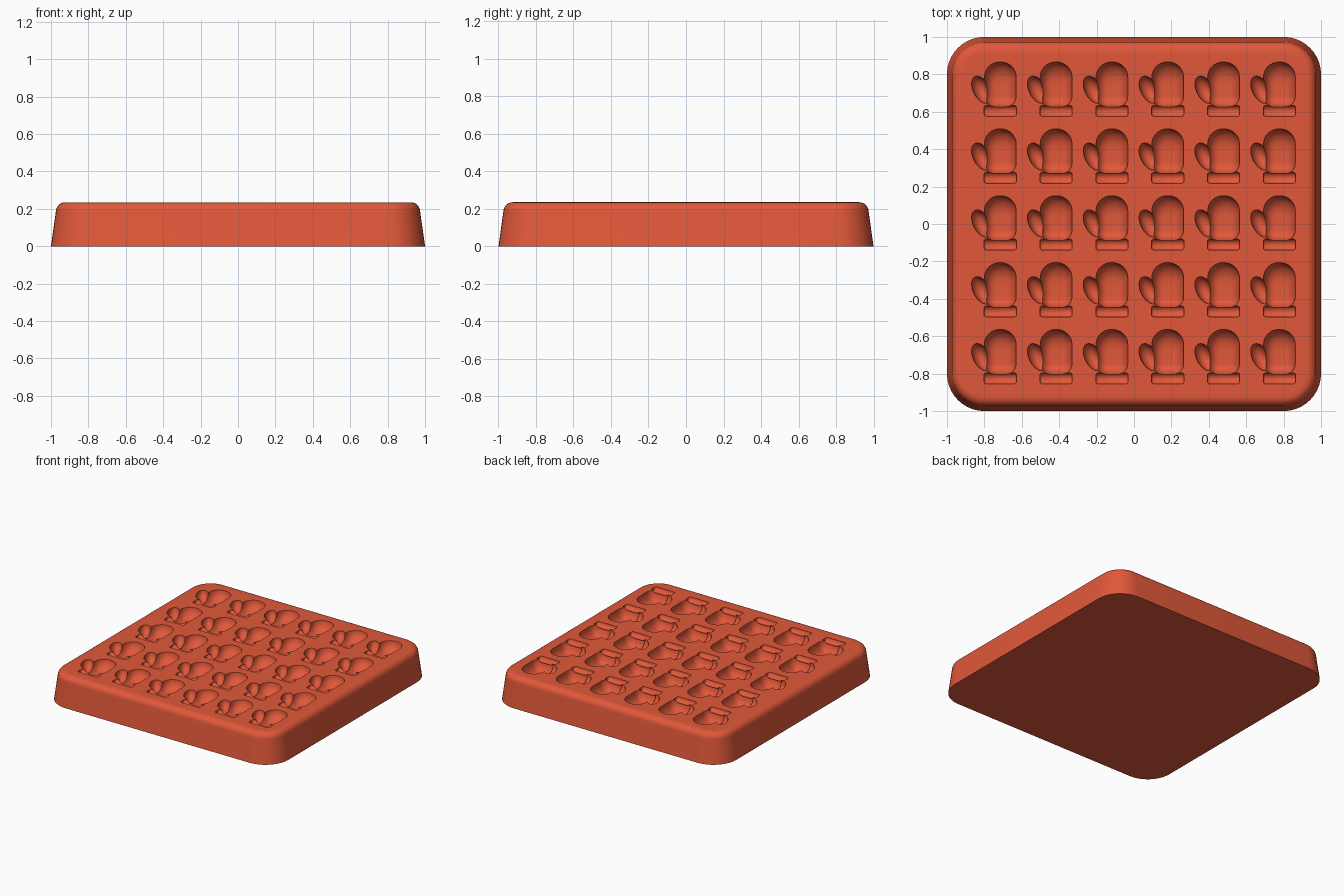
import bpy
import bmesh
from math import sin, cos, pi, radians
from mathutils import Matrix, Vector

cube = bpy.data.objects.get("Cube")
if cube:
    bpy.data.objects.remove(cube, do_unlink=True)

TOP = 0.235
COLOUR = (0.75, 0.098, 0.042, 1)
red = bpy.data.materials.new("terracotta red")
red.use_nodes = True
red.diffuse_color = COLOUR
red.node_tree.nodes["Principled BSDF"].inputs["Base Color"].default_value = COLOUR

# Mitten centres on the tray
SPOTS = [Vector((-0.715 + 0.2985 * i, 0.72 - 0.3575 * j, TOP))
         for i in range(6) for j in range(5)]


def corner_outline(corners, z, steps):
    """Closed ring around four corner circles, each (x, y, radius), from the right rear."""
    ring = []
    for k, (x, y, r) in enumerate(corners):
        for s in range(steps + 1):
            a = (k + s / steps) * pi / 2
            ring.append((x + r * cos(a), y + r * sin(a), z))
    return ring


def loft(bm, rings):
    """Skin a list of equal rings and cap both ends."""
    loops = [[bm.verts.new(p) for p in ring] for ring in rings]
    n = len(loops[0])
    for a, b in zip(loops, loops[1:]):
        for i in range(n):
            j = (i + 1) % n
            bm.faces.new((a[i], a[j], b[j], b[i]))
    bm.faces.new(loops[0][::-1])
    bm.faces.new(loops[-1])


def make_object(name, bm):
    bmesh.ops.recalc_face_normals(bm, faces=bm.faces)
    mesh = bpy.data.meshes.new(name)
    bm.to_mesh(mesh)
    bm.free()
    mesh.materials.append(red)
    obj = bpy.data.objects.new(name, mesh)
    bpy.context.collection.objects.link(obj)
    return obj


# Tray: tapered rounded block with a softened upper edge
levels = [(0, 0), (0.026, 0.185)]
for s in range(1, 7):
    a = s / 6 * pi / 2
    levels.append((0.026 + 0.05 * (1 - cos(a)), 0.185 + 0.05 * sin(a)))
levels.append((0.1, TOP))
bm = bmesh.new()
loft(bm, [corner_outline([(sx * 0.8, sy * 0.8, 0.2 - inset)
                          for sx, sy in ((1, 1), (-1, 1), (-1, -1), (1, -1))], z, 10)
          for inset, z in levels])
tray = make_object("mould_tray", bm)


# Palm hollow: domed at the finger end, dished floor
def add_palm(bm, spot):
    rings = []
    for s in range(-1, 8):
        t = max(s, 0) / 7 * pi / 2
        inset = 0.055 * (1 - cos(t))
        z = 0.03 if s < 0 else -0.08 * sin(t)
        finger = 0.065 - 0.8 * inset
        ring = corner_outline([(0.004, finger, 0.081 - inset), (-0.004, finger, 0.081 - inset),
                               (-0.025, -0.036, 0.06 - inset), (0.025, -0.036, 0.06 - inset)], z, 8)
        rings.append([spot + Vector(p) for p in ring])
    loft(bm, rings)


# Thumb hollow: leaning ellipsoid
def add_thumb(bm, spot):
    place = (Matrix.Translation(spot + Vector((-0.1, -0.002, 0)))
             @ Matrix.Rotation(radians(27), 4, "Z")
             @ Matrix.Diagonal((0.045, 0.079, 0.065, 1)))
    bmesh.ops.create_uvsphere(bm, u_segments=24, v_segments=15, radius=1, matrix=place)


# Cuff hollow: shallow bar with rounded ends
def add_cuff(bm, spot):
    rings = []
    for x, r in ((-0.086, 0.021), (-0.083, 0.026), (-0.076, 0.03),
                 (0.076, 0.03), (0.083, 0.026), (0.086, 0.021)):
        rings.append([spot + Vector((x, -0.115 + r * cos(a), r * sin(a)))
                      for a in ((k + 0.5) * pi / 10 for k in range(20))])
    loft(bm, rings)


# Carve every hollow into the tray
cutters = []
for name, add in (("palm_cutter", add_palm), ("thumb_cutter", add_thumb), ("cuff_cutter", add_cuff)):
    bm = bmesh.new()
    for spot in SPOTS:
        add(bm, spot)
    cutter = make_object(name, bm)
    cutter.hide_render = True
    cutters.append(cutter)
    cut = tray.modifiers.new(name, "BOOLEAN")
    cut.operation = "DIFFERENCE"
    cut.solver = "EXACT"
    cut.object = cutter

bpy.context.view_layer.update()
carved = bpy.data.meshes.new_from_object(tray.evaluated_get(bpy.context.evaluated_depsgraph_get()))
tray.modifiers.clear()
tray.data = carved
for cutter in cutters:
    bpy.data.objects.remove(cutter, do_unlink=True)

# Smooth the curved walls, keep the rims crisp
bpy.ops.object.select_all(action="DESELECT")
tray.select_set(True)
bpy.context.view_layer.objects.active = tray
bpy.ops.object.shade_smooth_by_angle(angle=radians(35))
